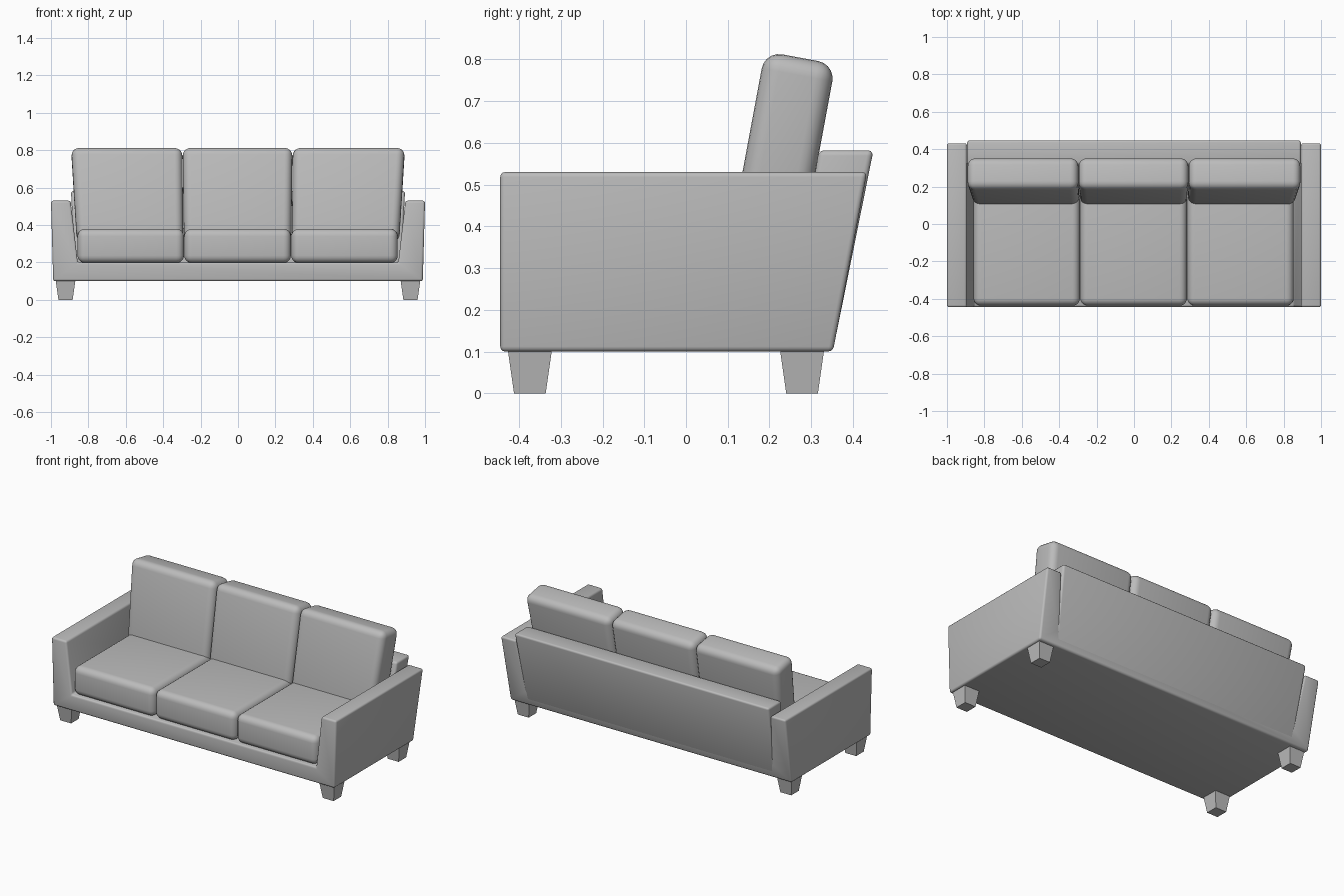
import bpy, bmesh, math
from mathutils import Matrix

cube = bpy.data.objects.get("Cube")
if cube:
    bpy.data.objects.remove(cube, do_unlink=True)

fabric = bpy.data.materials.new("grey_fabric")
fabric.use_nodes = True
GREY = (0.5, 0.5, 0.5, 1)
fabric.diffuse_color = GREY
fabric.node_tree.nodes["Principled BSDF"].inputs["Base Color"].default_value = GREY


def finish(name, bm, bevel=0, segments=3):
    """Turn a bmesh into a smooth-shaded object with rounded edges."""
    bmesh.ops.recalc_face_normals(bm, faces=bm.faces)
    if bevel:
        bmesh.ops.bevel(bm, geom=bm.edges[:], offset=bevel, segments=segments,
                        profile=0.5, affect='EDGES', clamp_overlap=True)
    mesh = bpy.data.meshes.new(name)
    bm.to_mesh(mesh)
    bm.free()
    mesh.materials.append(fabric)
    obj = bpy.data.objects.new(name, mesh)
    bpy.context.collection.objects.link(obj)
    bpy.ops.object.select_all(action='DESELECT')
    obj.select_set(True)
    bpy.context.view_layer.objects.active = obj
    bpy.ops.object.shade_smooth_by_angle(angle=math.radians(35))
    return obj


def block(name, low, high, z0, z1, bevel=0, segments=3, matrix=None):
    """Tapered box; low and high are (x0, x1, y0, y1) rectangles."""
    bm = bmesh.new()
    rings = []
    for (x0, x1, y0, y1), z in ((low, z0), (high, z1)):
        rings.append([bm.verts.new(p) for p in
                      ((x0, y0, z), (x1, y0, z), (x1, y1, z), (x0, y1, z))])
    bottom, top = rings
    bm.faces.new(bottom)
    bm.faces.new(top)
    for i in range(4):
        j = (i + 1) % 4
        bm.faces.new((bottom[i], bottom[j], top[j], top[i]))
    if matrix:
        bm.transform(matrix)
    return finish(name, bm, bevel, segments)


def back_y(z):
    """Raked rear plane."""
    return 0.352 + 0.19 * (z - 0.1)


# Base and arms: one U-shaped profile with a raked rear
half = [(0.857, 0.2), (0.895, 0.53), (1.0, 0.53), (0.988, 0.1)]
outline = half + [(-x, z) for x, z in reversed(half)]
bm = bmesh.new()
front = [bm.verts.new((x, -0.445, z)) for x, z in outline]
rear = [bm.verts.new((x, back_y(z), z)) for x, z in outline]
bm.faces.new(front)
bm.faces.new(rear)
for i in range(len(outline)):
    j = (i + 1) % len(outline)
    bm.faces.new((front[i], front[j], rear[j], rear[i]))
finish("base_and_arms", bm, 0.012)

# Back rest panel between the arms
block("back_panel", (-0.87, 0.87, 0.245, back_y(0.13)),
      (-0.893, 0.893, 0.318, 0.449), 0.13, 0.582, 0.013)

# Seat and back cushions
tilt = Matrix.Translation((0, 0.228, 0.558)) @ Matrix.Rotation(math.radians(-10.5), 4, 'X')
places = {"right": ((-0.858, -0.289), (-0.862, -0.292), (-0.892, -0.298)),
          "middle": ((-0.287, 0.283), (-0.289, 0.285), (-0.296, 0.291)),
          "left": ((0.285, 0.854), (0.288, 0.862), (0.293, 0.892))}
for side, (seat, low, high) in places.items():
    seat_rect = (*seat, -0.437, 0.26)
    block(side + "_seat_cushion", seat_rect, seat_rect, 0.197, 0.38, 0.04, 5)
    block(side + "_back_cushion", (*low, -0.086, 0.086), (*high, -0.086, 0.086),
          -0.245, 0.25, 0.042, 5, tilt)

# Tapered legs
for side, sx in (("right", -1), ("left", 1)):
    for end, cy in (("front", -0.374), ("back", 0.278)):
        cx = sx * 0.922
        block(f"{end}_{side}_leg",
              (cx - 0.038, cx + 0.038, cy - 0.038, cy + 0.038),
              (cx - 0.053, cx + 0.053, cy - 0.053, cy + 0.053), 0, 0.105)
